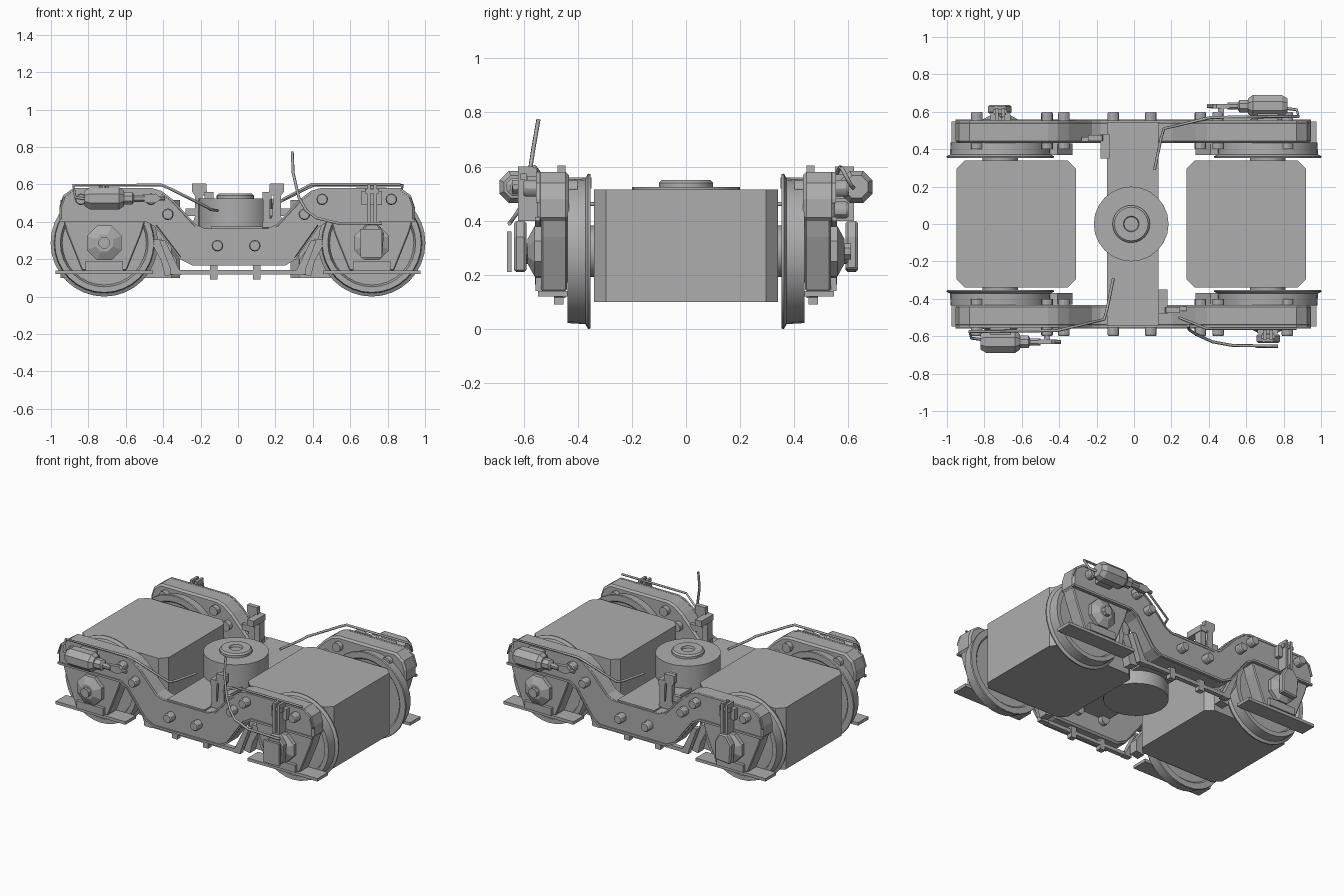
import bpy, bmesh, math
from mathutils import Vector, Matrix

steel = bpy.data.materials.new("grey_steel")
steel.diffuse_color = (0.42, 0.42, 0.42, 1)


def finish(name, bm, bevel=0, smooth=False):
    bmesh.ops.recalc_face_normals(bm, faces=bm.faces)
    me = bpy.data.meshes.new(name)
    bm.to_mesh(me)
    bm.free()
    me.materials.append(steel)
    ob = bpy.data.objects.new(name, me)
    bpy.context.collection.objects.link(ob)
    if bevel:
        m = ob.modifiers.new("bevel", "BEVEL")
        m.width, m.segments, m.limit_method = bevel, 1, "ANGLE"
        m.angle_limit = math.radians(50)
    if smooth:
        bpy.context.view_layer.objects.active = ob
        ob.select_set(True)
        bpy.ops.object.shade_smooth_by_angle(angle=math.radians(30))
        ob.select_set(False)
    return ob


def prism(name, pts, y0, y1, bevel=0, s=1):
    """Extrude an x-z outline along y; s = -1 turns it half round."""
    bm = bmesh.new()
    f = bm.faces.new([bm.verts.new((s * x, s * y0, z)) for x, z in pts])
    r = bmesh.ops.extrude_face_region(bm, geom=[f])
    vs = [v for v in r["geom"] if isinstance(v, bmesh.types.BMVert)]
    bmesh.ops.translate(bm, verts=vs, vec=(0, s * (y1 - y0), 0))
    return finish(name, bm, bevel)


def box(name, x0, x1, y0, y1, z0, z1, bevel=0, s=1):
    return prism(name, [(x0, z0), (x1, z0), (x1, z1), (x0, z1)], y0, y1, bevel, s)


def lathe(name, prof, at, axis, n=24, smooth=True, turn=0):
    """Revolve (radius, distance) points about an axis through a point."""
    bm = bmesh.new()
    q = Vector((0, 0, 1)).rotation_difference(Vector(axis))
    rings = []
    for r, d in prof:
        ring = []
        for i in range(n):
            a = math.tau * (i + turn) / n
            p = q @ Vector((r * math.cos(a), r * math.sin(a), d))
            ring.append(bm.verts.new(p + Vector(at)))
        rings.append(ring)
    for a, b in zip(rings, rings[1:]):
        for i in range(n):
            j = (i + 1) % n
            bm.faces.new((a[i], a[j], b[j], b[i]))
    bm.faces.new(rings[0])
    bm.faces.new(rings[-1])
    return finish(name, bm, 0, smooth)


def tube(name, pts, r, s=1):
    """Thin pipe along a bent path."""
    cu = bpy.data.curves.new(name, "CURVE")
    cu.dimensions = "3D"
    cu.bevel_depth, cu.bevel_resolution, cu.use_fill_caps = r, 1, True
    sp = cu.splines.new("POLY")
    sp.points.add(len(pts) - 1)
    for p, (x, y, z) in zip(sp.points, pts):
        p.co = (s * x, s * y, z, 1)
    cu.materials.append(steel)
    ob = bpy.data.objects.new(name, cu)
    bpy.context.collection.objects.link(ob)
    bpy.context.view_layer.objects.active = ob
    ob.select_set(True)
    bpy.ops.object.convert(target="MESH")
    ob.select_set(False)


WX, WZ = 0.715, 0.287

# Wheels, axles and motors
for ex in (-1, 1):
    x = ex * WX
    lathe("axle", [(0.095, -0.37), (0.095, 0.37)], (x, 0, WZ), (0, 1, 0), 16)
    for sy in (-1, 1):
        lathe("wheel", [(0.1, 0.362), (0.235, 0.362), (0.245, 0.352), (0.285, 0.352),
                        (0.287, 0.362), (0.269, 0.372), (0.265, 0.437), (0.235, 0.437),
                        (0.225, 0.41), (0.11, 0.41), (0.1, 0.432)],
              (x, 0, WZ), (0, sy, 0), 32)
    mx = x + (0.085 if ex < 0 else -0.115)
    bm = bmesh.new()
    w, h, c = 0.32, 0.34, 0.045
    outline = [(-w + c, -h), (w - c, -h), (w, -h + c), (w, h - c),
               (w - c, h), (-w + c, h), (-w, h - c), (-w, -h + c)]
    f = bm.faces.new([bm.verts.new((mx + a, b, 0.1)) for a, b in outline])
    r = bmesh.ops.extrude_face_region(bm, geom=[f])
    bmesh.ops.translate(bm, verts=[v for v in r["geom"] if isinstance(v, bmesh.types.BMVert)],
                        vec=(0, 0, 0.415))
    finish("motor_case", bm)

# Side frame outlines
top = [(-0.955, 0.48), (-0.935, 0.54), (-0.88, 0.58), (-0.46, 0.58), (-0.41, 0.565),
       (-0.35, 0.52), (-0.225, 0.385), (-0.18, 0.365), (0.16, 0.365), (0.205, 0.385),
       (0.33, 0.52), (0.39, 0.565), (0.44, 0.58), (0.87, 0.58), (0.925, 0.54), (0.945, 0.48)]
low = [(0.945, 0.4), (0.48, 0.4), (0.43, 0.37), (0.31, 0.2), (0.25, 0.165),
       (-0.24, 0.165), (-0.31, 0.2), (-0.44, 0.37), (-0.49, 0.4), (-0.955, 0.4)]
lip = low + [(x, z + 0.014) for x, z in reversed(low)]

for sy in (-1, 1):
    prism("side_frame", top + low, sy * 0.433, sy * 0.55, 0.012)
    prism("frame_lower_lip", lip, sy * 0.54, sy * 0.558)
    prism("frame_upper_lip", top + [(x, z - 0.014) for x, z in reversed(top)],
          sy * 0.54, sy * 0.554)
    # Frame bolts, showing on both faces
    for x, z in ((-0.84, 0.52), (-0.465, 0.52), (-0.375, 0.44), (-0.11, 0.272),
                 (0.09, 0.272), (0.355, 0.44), (0.45, 0.52), (0.82, 0.52)):
        lathe("frame_bolt", [(0.031, 0.4), (0.031, 0.592), (0.026, 0.6)],
              (x, 0, z), (0, sy, 0), 12)
    for ex in (-1, 1):
        x = ex * WX
        # Axle guard, axle box and bottom plate
        prism("axle_guard", [(x - 0.22, 0.41), (x - 0.2, 0.34), (x - 0.12, 0.14),
                             (x + 0.12, 0.14), (x + 0.2, 0.34), (x + 0.22, 0.41)],
              sy * 0.44, sy * 0.535, 0.006)
        lathe("axle_box", [(0.1, 0.5), (0.1, 0.56), (0.05, 0.585), (0.032, 0.585),
                           (0.032, 0.61)], (x, 0, WZ), (0, sy, 0), 8, False, 0.5)
        box("guard_foot", x - 0.1, x + 0.1, sy * 0.52, sy * 0.556, 0.14, 0.19)
        box("bottom_plate", x - 0.26, x + 0.26, sy * 0.437, sy * 0.547, 0.12, 0.14)
        # Brake block and hanger beside each wheel
        prism("brake_block", [(ex * 0.47, 0.3), (ex * 0.41, 0.31), (ex * 0.33, 0.2),
                              (ex * 0.33, 0.12), (ex * 0.39, 0.11), (ex * 0.41, 0.19)],
              sy * 0.37, sy * 0.43)
        prism("brake_hanger", [(ex * 0.42, 0.3), (ex * 0.39, 0.3), (ex * 0.3, 0.115),
                               (ex * 0.35, 0.115)], sy * 0.445, sy * 0.485)
    # Brake pull rod below the frame
    box("pull_rod", -0.36, 0.36, sy * 0.455, sy * 0.485, 0.118, 0.142)
    for x in (-0.13, 0.1):
        box("rod_clip", x - 0.02, x + 0.02, sy * 0.452, sy * 0.488, 0.09, 0.17)

# Bolster and centre pivot
box("bolster", -0.145, 0.13, -0.545, 0.545, 0.29, 0.375)
lathe("pivot_drum", [(0.2, 0.2), (0.2, 0.525)], (-0.015, 0, 0), (0, 0, 1), 24)
lathe("pivot_hub", [(0.1, 0.52), (0.1, 0.54), (0.09, 0.55), (0.042, 0.55), (0.038, 0.535)],
      (-0.015, 0, 0), (0, 0, 1), 24)

for s in (1, -1):
    # Brake cylinder with neck and push rod
    lathe("brake_cylinder", [(0.045, -0.82), (0.064, -0.79), (0.064, -0.635), (0.045, -0.61),
                             (0.036, -0.61), (0.036, -0.565), (0.02, -0.555), (0.02, -0.5),
                             (0.012, -0.5), (0.012, -0.39)],
          (0, -s * 0.63, 0.525), (s, 0, 0), 8, False, 0.5)
    box("cylinder_mount", -0.77, -0.66, -0.6, -0.54, 0.48, 0.57, 0, s)
    prism("rod_clevis", [(-0.51, 0.505), (-0.44, 0.5), (-0.41, 0.525), (-0.44, 0.55),
                         (-0.51, 0.545)], -0.642, -0.618, 0, s)
    box("rod_bracket", -0.48, -0.45, -0.62, -0.54, 0.51, 0.54, 0, s)
    # Air pipe round the cylinder and in to the bolster
    tube("air_pipe", [(-0.8, -0.62, 0.52), (-0.87, -0.61, 0.53), (-0.88, -0.575, 0.595),
                      (-0.41, -0.57, 0.597), (-0.37, -0.56, 0.58), (-0.16, -0.51, 0.475),
                      (-0.145, -0.46, 0.465), (-0.11, -0.29, 0.46)], 0.008, s)
    # Stop hook on the bolster
    prism("stop_hook", [(0.13, 0.37), (0.25, 0.37), (0.23, 0.43), (0.23, 0.54), (0.245, 0.56),
                        (0.245, 0.605), (0.17, 0.605), (0.165, 0.54), (0.19, 0.54),
                        (0.18, 0.42), (0.13, 0.4)], -0.475, -0.445, 0, s)
    box("hook_pad", 0.13, 0.178, -0.48, -0.35, 0.52, 0.56, 0, s)
    box("hook_post", 0.135, 0.172, -0.475, -0.42, 0.37, 0.53, 0, s)
    box("hook_foot", 0.17, 0.28, -0.465, -0.44, 0.43, 0.47, 0, s)
    # Sensor bracket over the other axle box
    box("sensor_bracket", 0.66, 0.77, -0.585, -0.54, 0.49, 0.565, 0, s)
    for x in (0.69, 0.725):
        box("bracket_strap", x, x + 0.018, -0.62, -0.55, 0.4, 0.6, 0, s)
    box("bracket_pin", 0.68, 0.755, -0.612, -0.59, 0.55, 0.575, 0, s)
    tube("top_cable", [(0.24, -0.5, 0.52), (0.39, -0.56, 0.6), (0.87, -0.56, 0.6)]
         if s > 0 else [(0.7, -0.57, 0.6), (0.74, -0.6, 0.5), (0.71, -0.61, 0.35)], 0.007, s)
    prism("sensor_head", [(0.655, 0.22), (0.77, 0.21), (0.78, 0.34), (0.74, 0.4),
                          (0.69, 0.4), (0.655, 0.34)], -0.635, -0.59, 0.008, s)

# Loose hose standing up on one side
tube("loose_hose", [(0.29, -0.545, 0.775), (0.295, -0.565, 0.66), (0.325, -0.585, 0.53),
                    (0.365, -0.605, 0.46), (0.42, -0.63, 0.42), (0.53, -0.65, 0.393),
                    (0.77, -0.652, 0.39)], 0.008)
box("hose_plate", 0.655, 0.77, -0.662, -0.645, 0.21, 0.36)
